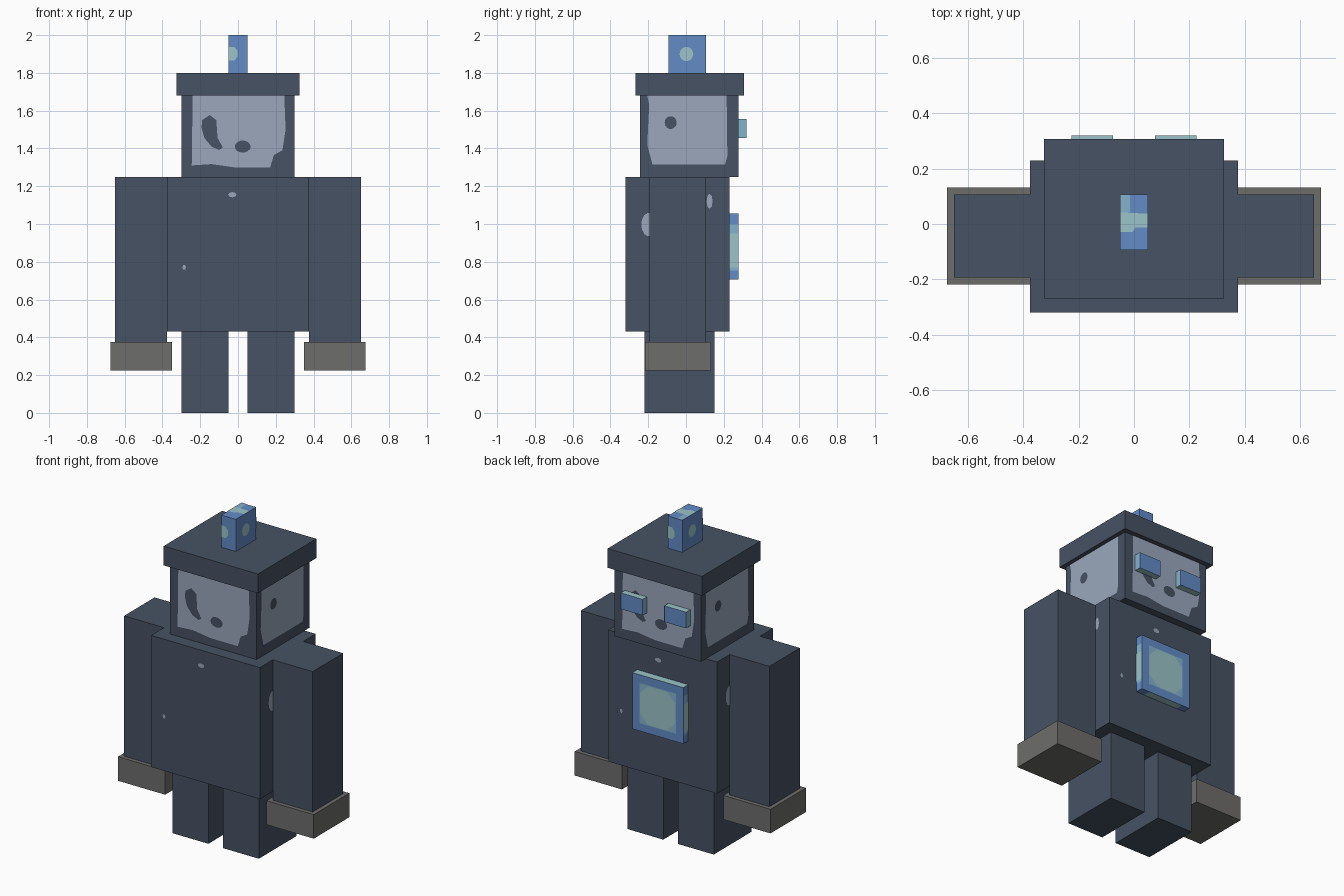
import bpy, bmesh, math
from mathutils import Vector

if "Cube" in bpy.data.objects:
    bpy.data.objects.remove(bpy.data.objects["Cube"])


def colour(name, rgb):
    m = bpy.data.materials.new(name)
    m.diffuse_color = (*rgb, 1)
    m.use_nodes = True
    m.node_tree.nodes["Principled BSDF"].inputs["Base Color"].default_value = m.diffuse_color
    return m


slate = colour("dark slate", (0.062, 0.085, 0.125))
pale = colour("pale grey blue", (0.325, 0.388, 0.505))
grey = colour("warm grey", (0.155, 0.153, 0.150))
blue = colour("bright blue", (0.125, 0.262, 0.565))
sky = colour("sky blue", (0.235, 0.445, 0.615))
teal = colour("pale teal", (0.328, 0.552, 0.578))


def box(name, x, y, z, mat):
    """Axis-aligned block from (min, max) ranges; returns the ranges."""
    bm = bmesh.new()
    bmesh.ops.create_cube(bm, size=1)
    for v in bm.verts:
        v.co = [r[0] if c < 0 else r[1] for c, r in zip(v.co, (x, y, z))]
    me = bpy.data.meshes.new(name)
    bm.to_mesh(me)
    bm.free()
    me.materials.append(mat)
    bpy.context.collection.objects.link(bpy.data.objects.new(name, me))
    return x, y, z


def patch(name, b, side, pts, mat, lift=0.002):
    """Flat painted shape on one side of a block, u across from its centre, v up."""
    (x0, x1), (y0, y1), (z0, z1) = b
    cx, cy = (x0 + x1) / 2, (y0 + y1) / 2
    place, out = {
        "front": (lambda u, v: (cx + u, y0 - lift, v), (0, -1, 0)),
        "back": (lambda u, v: (cx - u, y1 + lift, v), (0, 1, 0)),
        "right": (lambda u, v: (x1 + lift, cy + u, v), (1, 0, 0)),
        "left": (lambda u, v: (x0 - lift, cy - u, v), (-1, 0, 0)),
        "top": (lambda u, v: (cx + u, cy + v, z1 + lift), (0, 0, 1)),
        "bottom": (lambda u, v: (cx + u, cy + v, z0 - lift), (0, 0, -1)),
    }[side]
    bm = bmesh.new()
    f = bm.faces.new([bm.verts.new(place(u, v)) for u, v in pts])
    f.normal_update()
    if f.normal.dot(Vector(out)) < 0:
        f.normal_flip()
    me = bpy.data.meshes.new(name)
    bm.to_mesh(me)
    bm.free()
    me.materials.append(mat)
    bpy.context.collection.objects.link(bpy.data.objects.new(name + "_" + side, me))


def oval(u, v, ru, rv, n=14):
    return [(u + ru * math.cos(t * math.tau / n), v + rv * math.sin(t * math.tau / n))
            for t in range(n)]


def rect(u0, u1, v0, v1):
    return [(u0, v0), (u1, v0), (u1, v1), (u0, v1)]


# main blocks
torso = box("torso", (-.375, .375), (-.32, .23), (.43, 1.25), slate)
head = box("head", (-.298, .298), (-.243, .277), (1.25, 1.68), slate)
box("hat", (-.325, .325), (-.268, .307), (1.68, 1.8), slate)
stub = box("antenna", (-.05, .05), (-.093, .107), (1.8, 2.0), blue)

# limbs and back eyes, mirrored left and right
eyes = []
for s, n in ((-1, "left"), (1, "right")):
    def span(a, b):
        return tuple(sorted((s * a, s * b)))
    box(n + "_arm", span(.375, .65), (-.193, .107), (.375, 1.25), slate)
    box(n + "_cuff", span(.35, .675), (-.218, .132), (.225, .375), grey)
    box(n + "_leg", span(.05, .298), (-.22, .152), (0, .43), slate)
    eyes.append((n, box(n + "_eye", span(.075, .225), (.277, .32), (1.455, 1.555), teal)))
panel = box("back_panel", (-.175, .175), (.23, .277), (.705, 1.055), blue)

# eye fronts are blue, the thin edges stay teal
for n, e in eyes:
    patch(n + "_eye_lens", e, "back", rect(-.075, .075, 1.455, 1.555), blue, .001)
    for side in ("left", "right"):
        patch(n + "_eye_edge", e, side, rect(-.0215, .0215, 1.455, 1.555), sky, .001)

# painted face, same on the front and back of the head
face = [(-.24, 1.679), (-.245, 1.31), (-.14, 1.317), (-.02, 1.30), (.17, 1.30),
        (.19, 1.365), (.235, 1.39), (.252, 1.5), (.245, 1.679)]
eye = [(-.19, 1.55), (-.15, 1.577), (-.115, 1.55), (-.108, 1.455), (-.08, 1.405),
       (-.1, 1.392), (-.14, 1.41), (-.178, 1.455), (-.193, 1.51)]
for side in ("front", "back"):
    patch("face_paint", head, side, face, pale)
    patch("eye_spot", head, side, eye, slate, .004)
    patch("nose_spot", head, side, oval(.025, 1.41, .042, .032), slate, .004)
    patch("chest_speck", torso, side, oval(-.03, 1.155, .022, .014, 8), pale)
    patch("belly_speck", torso, side, oval(-.285, .77, .01, .014, 6), pale)
    patch("antenna_spot", stub, side,
          [(-.05, 1.865), (-.02, 1.865), (-.003, 1.885), (-.003, 1.918),
           (-.02, 1.938), (-.05, 1.938)], teal)

# painted sides of the head, torso, antenna and panel
cheek = [(-.222, 1.679), (-.212, 1.63), (-.222, 1.42), (-.195, 1.315),
         (.19, 1.315), (.202, 1.36), (.198, 1.679)]
for side in ("left", "right"):
    patch("cheek_paint", head, side, cheek, pale)
    patch("cheek_spot", head, side, oval(-.098, 1.537, .032, .034), slate, .004)
    patch("rib_speck", torso, side, oval(-.15, .997, .042, .063), pale)
    patch("shoulder_speck", torso, side, oval(.17, 1.12, .016, .04, 8), pale)
    patch("antenna_spot", stub, side, oval(-.005, 1.9, .036, .038), teal)
    patch("panel_edge_tint", panel, side, rect(-.0235, .0235, .755, 1.0), sky, .001)
    patch("panel_edge_glow", panel, side, rect(-.0235, .0235, .77, .95), teal)

# antenna cap
patch("cap_tint", stub, "top", rect(-.05, -.015, .035, .1), sky)
patch("cap_glow", stub, "top",
      [(-.05, -.035), (-.005, -.035), (.005, -.02), (.05, -.02),
       (.05, .03), (-.05, .035)], teal)

# glowing square on the back panel
patch("panel_tint", panel, "back", rect(-.125, .125, .755, 1.005), sky)
g = [(.065, .12), (.12, .065)]
patch("panel_glow", panel, "back",
      [(.12, .945), (.065, 1.0), (-.065, 1.0), (-.12, .945),
       (-.12, .815), (-.065, .76), (.065, .76), (.12, .815)], teal, .004)
patch("panel_edge_glow", panel, "top", rect(-.175, .175, -.0235, .0235), teal, .001)
patch("panel_edge_glow", panel, "bottom", rect(-.12, .12, -.0235, .0235), teal, .001)
